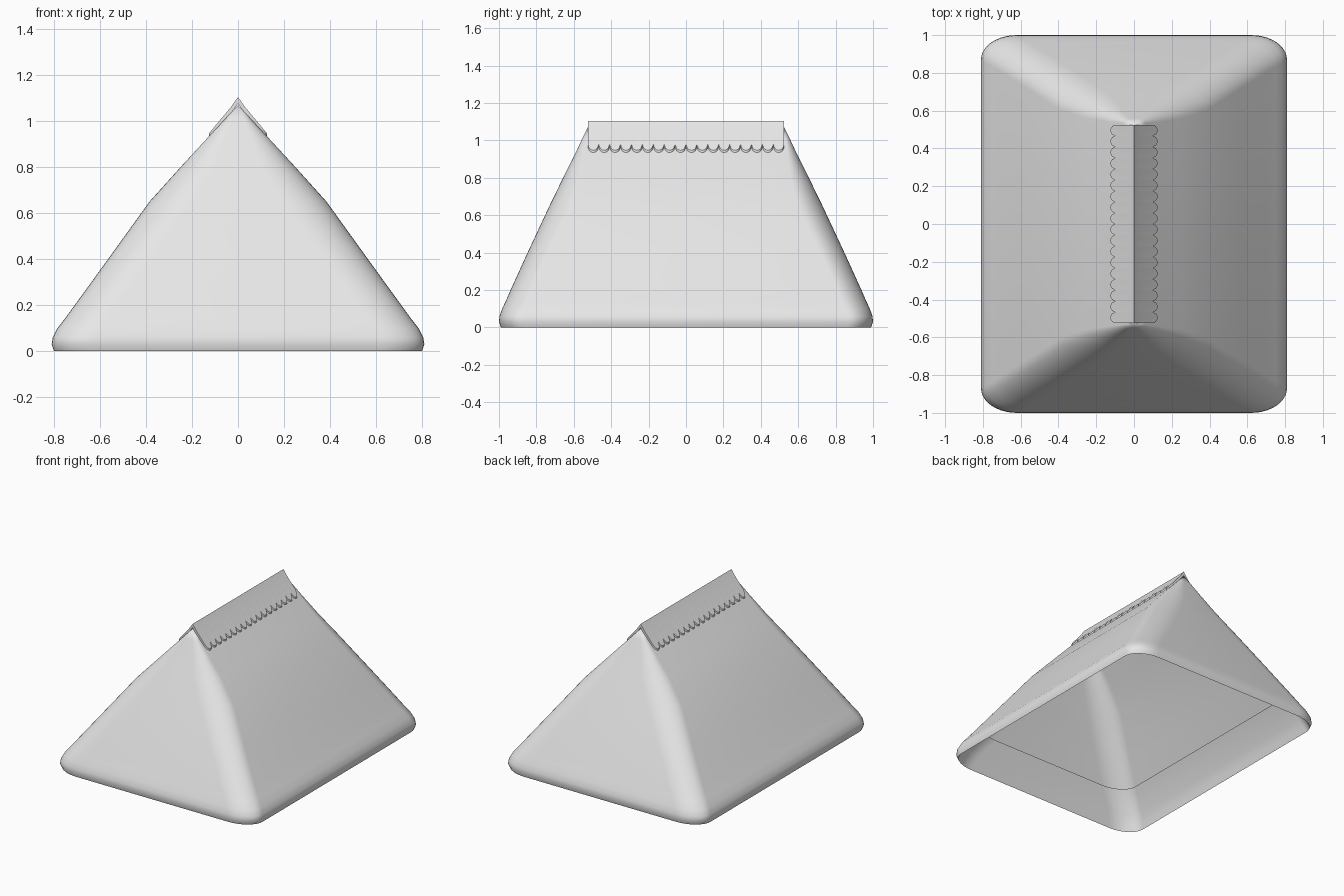
import bpy, math

if "Cube" in bpy.data.objects:
    bpy.data.objects.remove(bpy.data.objects["Cube"])

grey = bpy.data.materials.new("light_grey")
grey.diffuse_color = (0.8, 0.8, 0.8, 1)
grey.use_nodes = True
grey.node_tree.nodes["Principled BSDF"].inputs["Base Color"].default_value = grey.diffuse_color


def make_object(name, verts, faces, angle):
    me = bpy.data.meshes.new(name)
    me.from_pydata(verts, [], faces)
    me.materials.append(grey)
    ob = bpy.data.objects.new(name, me)
    bpy.context.collection.objects.link(ob)
    import bmesh
    bm = bmesh.new()
    bm.from_mesh(me)
    bmesh.ops.remove_doubles(bm, verts=bm.verts, dist=1e-5)
    bmesh.ops.dissolve_degenerate(bm, edges=bm.edges, dist=1e-6)
    bm.to_mesh(me)
    bm.free()
    me.shade_smooth()
    me.set_sharp_from_angle(angle=math.radians(angle))
    return ob


def loft(rings):
    """Join equal closed rings with quads."""
    n = len(rings[0])
    verts = [p for r in rings for p in r]
    faces = [(i * n + j, i * n + (j + 1) % n,
              (i + 1) * n + (j + 1) % n, (i + 1) * n + j)
             for i in range(len(rings) - 1) for j in range(n)]
    return verts, faces


def rounded_ring(hx, hy, z, seg=10):
    """Horizontal rectangle with elliptical corners that vanish at the ridge."""
    rx, ry = min(0.19, hx * 0.6), min(0.13, hx * 0.4)
    pts = []
    for q, (sx, sy) in enumerate([(1, 1), (-1, 1), (-1, -1), (1, -1)]):
        for k in range(seg + 1):
            a = (q + k / seg) * math.pi / 2
            pts.append((sx * (hx - rx) + rx * math.cos(a),
                        sy * (hy - ry) + ry * math.sin(a), z))
    return pts


# Hipped roof shell: turned-in inner lip, rounded eave, slopes, sharp ridge
levels = [(0.655, 0.895, 0.24), (0.76, 0.955, 0.10), (0.785, 0.975, 0.04),
          (0.80, 0.99, 0.0), (0.81, 1.0, 0.03), (0.805, 0.997, 0.06),
          (0.785, 0.983, 0.10), (0.75, 0.962, 0.145), (0.71, 0.938, 0.20),
          (0.565, 0.847, 0.40), (0.385, 0.73, 0.65), (0.25, 0.657, 0.80),
          (0.13, 0.592, 0.93), (0.06, 0.557, 1.005), (0.0, 0.525, 1.07)]
make_object("roof_shell", *loft([rounded_ring(*l) for l in levels]), 50)

# Ridge cap: bent plate with a scalloped lower edge on both sides
TEETH, STEPS, HALF, THICK = 18, 8, 0.525, 0.028
rings = []
for i in range(TEETH * STEPS + 1):
    y = -HALF + 2 * HALF * i / (TEETH * STEPS)
    t = 0.8 + 0.2 * math.sqrt(abs(math.sin(math.pi * i / STEPS)))
    tip = (0.125 * t, 1.105 - 0.158 * t)
    top = [(-tip[0], tip[1]), (-0.03, 1.062), (0, 1.105),
           (0.03, 1.062), (tip[0], tip[1])]
    under = [(x, z - THICK) for x, z in reversed(top)]
    rings.append([(x, y, z) for x, z in top + under])
verts, faces = loft(rings)
n = len(rings[0])
for base, flip in ((0, True), (len(verts) - n, False)):
    for j in range(4):
        f = (base + j, base + j + 1, base + n - 2 - j, base + n - 1 - j)
        faces.append(f[::-1] if flip else f)
# Turn the cap faces outward
faces = [f[::-1] for f in faces]
make_object("ridge_cap", verts, faces, 30)
